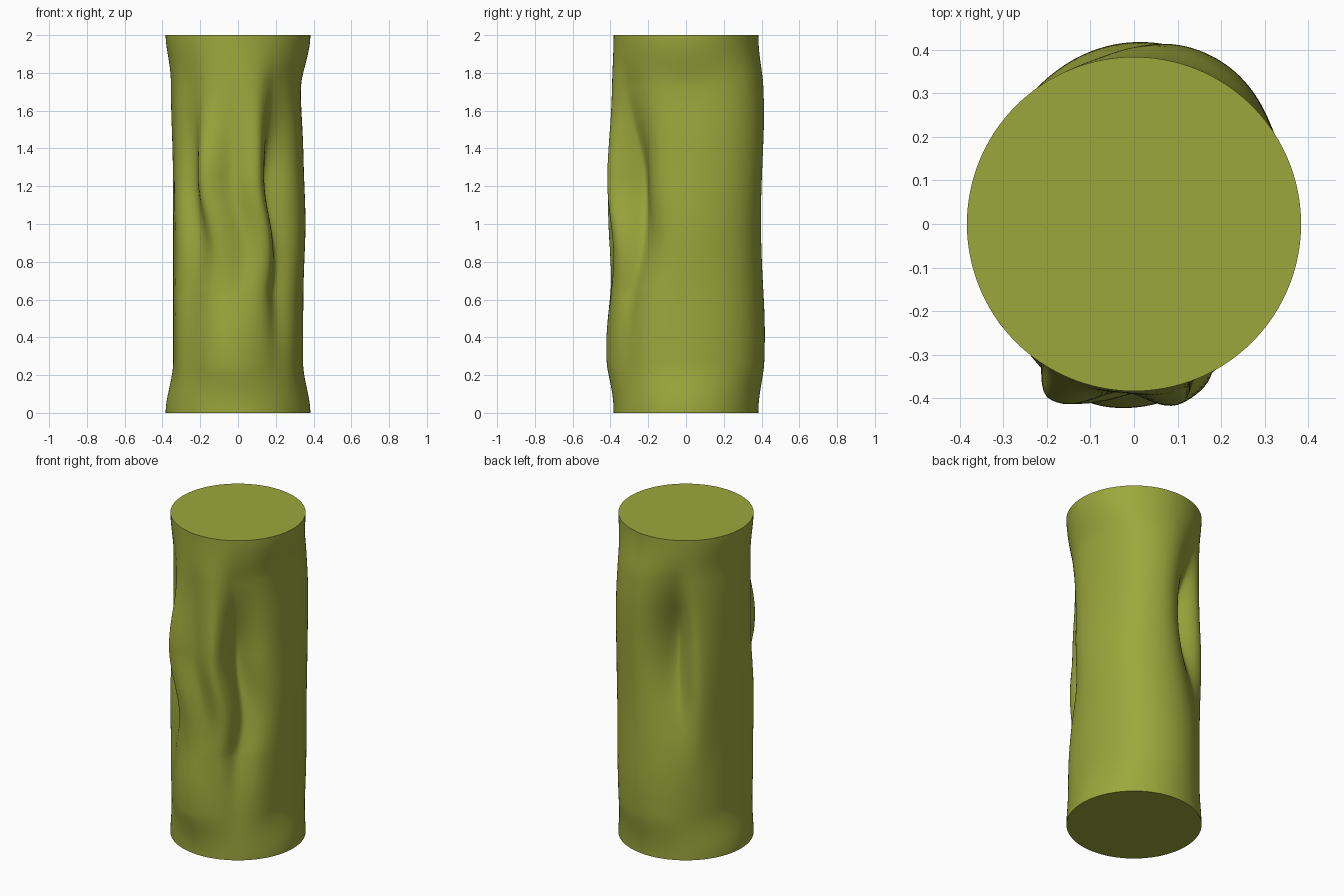
import bpy, bmesh, math
from math import sin, cos, pi, exp, radians

if "Cube" in bpy.data.objects:
    bpy.data.objects.remove(bpy.data.objects["Cube"])

SIDES, RINGS = 216, 140
END_RADIUS = 0.383


def smooth(t):
    t = max(0.0, min(1.0, t))
    return t * t * (3 - 2 * t)


# Folds in the bark: amplitude, azimuth (deg), spread clockwise, spread
# counter-clockwise (deg), centre height, reach below, reach above, sway
FOLDS = [
    (0.066, -112, 5, 11, 1.27, 0.34, 0.24, 1),     # front left ridge
    (-0.035, -129, 9, 7, 1.22, 0.50, 0.35, 1),     # groove beside it
    (0.040, -71, 9, 5, 1.22, 0.36, 0.32, 1),       # front right ridge
    (-0.125, -53, 6.5, 15, 1.20, 0.36, 0.33, 1),   # deep front right groove
    (-0.022, -90, 7, 7, 1.10, 0.40, 0.45, 1),      # middle front groove
    (0.034, -100, 22, 22, 0.36, 0.25, 0.25, 0.5),  # low front swelling
    (-0.022, -57, 6, 9, 0.65, 0.25, 0.20, 1),      # lower front groove
    (0.014, -38, 12, 12, 0.40, 0.35, 0.30, 0),     # low front right swelling
    (0.028, -146, 10, 8, 0.90, 0.70, 0.60, 0.5),   # lip on the left
    (0.026, 80, 30, 22, 1.52, 0.35, 0.25, 0),      # back swelling
    (0.018, 85, 30, 30, 0.42, 0.30, 0.28, 0),      # low back swelling
    (0.026, 50, 22, 18, 1.10, 0.95, 0.90, 0),      # full back right corner
    (-0.140, 116, 16, 8, 1.33, 0.36, 0.27, 0.2),   # back left groove
    (0.018, 138, 6, 12, 1.05, 0.30, 0.28, 0.2),    # ridge beside it
    (0.012, 0, 35, 25, 1.00, 0.20, 0.20, 0),
    (-0.012, 5, 25, 20, 1.68, 0.16, 0.14, 0),
    (0.012, 180, 30, 25, 1.72, 0.25, 0.15, 0),
]


def bark_radius(a, z):
    body = smooth(z / 0.27) * smooth((2 - z) / 0.27)
    # Slightly flattened trunk section
    side, depth = 0.343, 0.398 if sin(a) > 0 else 0.392
    r = 1 / math.sqrt((cos(a) / side) ** 2 + (sin(a) / depth) ** 2)
    # Grooves waver in the middle and run straight near both ends
    zs = max(0.64, min(1.255, z))
    sway = -0.075 * sin((zs - 1.05) * 2 * pi / 0.82)
    for amp, az, s0, s1, zc, below, above, wander in FOLDS:
        d = a - radians(az) - sway * wander
        d = (d + pi) % (2 * pi) - pi
        s = radians(s0 if d < 0 else s1)
        reach = below if z < zc else above
        r += amp * exp(-0.5 * (d / s) ** 2 - 0.7 * ((z - zc) / reach) ** 2)
    return END_RADIUS + (r - END_RADIUS) * body


# Log: stacked rings closed with flat cut ends
bm = bmesh.new()
rings = []
for i in range(RINGS + 1):
    z = 2 * i / RINGS
    ring = []
    for j in range(SIDES):
        a = 2 * pi * j / SIDES
        r = bark_radius(a, z)
        ring.append(bm.verts.new((r * cos(a), r * sin(a), z)))
    rings.append(ring)
for low, high in zip(rings, rings[1:]):
    for j in range(SIDES):
        k = (j + 1) % SIDES
        bm.faces.new((low[j], low[k], high[k], high[j]))
bm.faces.new(list(reversed(rings[0])))
bm.faces.new(rings[-1])

mesh = bpy.data.meshes.new("log")
bm.to_mesh(mesh)
bm.free()
log = bpy.data.objects.new("log", mesh)
bpy.context.collection.objects.link(log)

olive = bpy.data.materials.new("olive green")
olive.diffuse_color = (0.33, 0.39, 0.045, 1)
olive.use_nodes = True
olive.node_tree.nodes["Principled BSDF"].inputs["Base Color"].default_value = olive.diffuse_color
mesh.materials.append(olive)

bpy.context.view_layer.objects.active = log
log.select_set(True)
bpy.ops.object.shade_smooth_by_angle(angle=radians(50))
